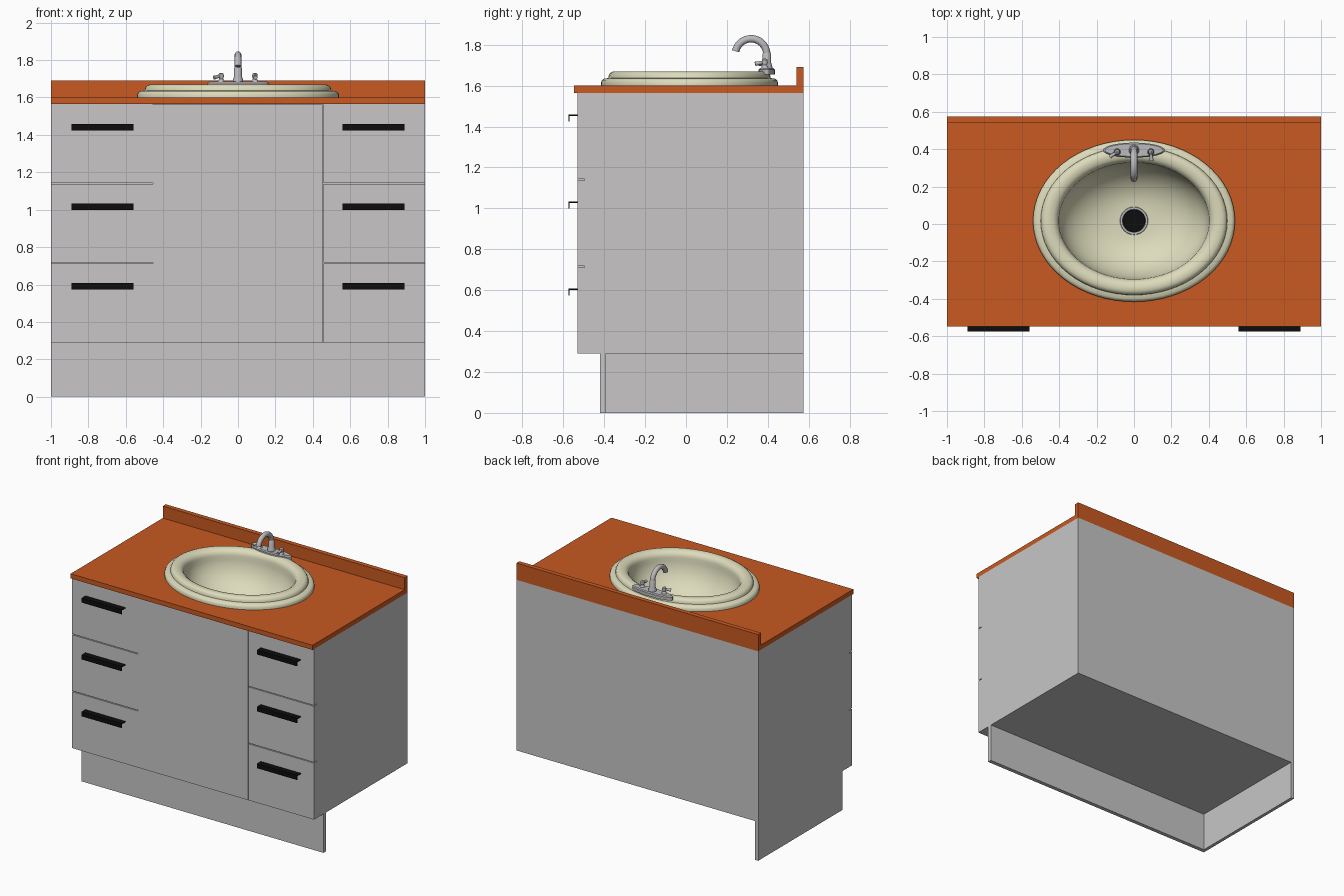
import bpy, bmesh, math
from mathutils import Vector

old = bpy.data.objects.get("Cube")
if old:
    bpy.data.objects.remove(old, do_unlink=True)


def material(name, r, g, b):
    m = bpy.data.materials.new(name)
    m.use_nodes = True
    m.diffuse_color = (r, g, b, 1)
    m.node_tree.nodes["Principled BSDF"].inputs["Base Color"].default_value = (r, g, b, 1)
    return m


GREY = material("cabinet grey", 0.58, 0.565, 0.57)
ORANGE = material("counter orange", 0.58, 0.1, 0.015)
CREAM = material("sink cream", 0.72, 0.71, 0.5)
METAL = material("faucet metal", 0.5, 0.5, 0.52)
BLACK = material("handle black", 0.004, 0.004, 0.004)


def finish(name, bm, mat, smooth=False):
    bmesh.ops.recalc_face_normals(bm, faces=bm.faces)
    mesh = bpy.data.meshes.new(name)
    bm.to_mesh(mesh)
    bm.free()
    mesh.materials.append(mat)
    ob = bpy.data.objects.new(name, mesh)
    bpy.context.collection.objects.link(ob)
    if smooth:
        shade(ob)
    return ob


def shade(ob):
    bpy.ops.object.select_all(action='DESELECT')
    ob.select_set(True)
    bpy.context.view_layer.objects.active = ob
    bpy.ops.object.shade_smooth_by_angle(angle=math.radians(35))


def box(name, x, y, z, mat):
    bm = bmesh.new()
    bmesh.ops.create_cube(bm, size=1)
    for v in bm.verts:
        v.co = [a[0] + (c + 0.5) * (a[1] - a[0]) for c, a in zip(v.co, (x, y, z))]
    return finish(name, bm, mat)


def lathe(name, centre, rings, mat, segs=64, cap_start=False, cap_end=False):
    """Stack of ellipses, each (x radius, y radius, z)."""
    bm = bmesh.new()
    loops = []
    for rx, ry, z in rings:
        angles = [2 * math.pi * i / segs for i in range(segs)]
        loops.append([bm.verts.new((centre[0] + rx * math.cos(a),
                                    centre[1] + ry * math.sin(a), z)) for a in angles])
    for a, b in zip(loops, loops[1:]):
        for i in range(segs):
            j = (i + 1) % segs
            bm.faces.new((a[i], a[j], b[j], b[i]))
    if cap_start:
        bm.faces.new(loops[0])
    if cap_end:
        bm.faces.new(loops[-1])
    return finish(name, bm, mat, True)


def tube(name, points, radius, mat, taper=None):
    curve = bpy.data.curves.new(name, 'CURVE')
    curve.dimensions = '3D'
    curve.bevel_depth = radius
    curve.bevel_resolution = 4
    curve.use_fill_caps = True
    spline = curve.splines.new('POLY')
    spline.points.add(len(points) - 1)
    for i, p in enumerate(points):
        spline.points[i].co = (*p, 1)
        spline.points[i].radius = taper[i] if taper else 1
    ob = bpy.data.objects.new(name, curve)
    bpy.context.collection.objects.link(ob)
    curve.materials.append(mat)
    bpy.ops.object.select_all(action='DESELECT')
    ob.select_set(True)
    bpy.context.view_layer.objects.active = ob
    bpy.ops.object.convert(target='MESH')
    shade(bpy.context.object)


# Cabinet carcass, open at the back and left of the base
FLOOR, TOP, BACK, T = 0.29, 1.565, 0.575, 0.025
FACE, BODY = -0.53, -0.497
box("right_side_panel", (-1, -1 + T), (BODY, BACK), (FLOOR, TOP), GREY)
box("right_base_panel", (-1, -1 + T), (-0.42, BACK), (0, FLOOR), GREY)
box("left_side_panel", (1 - T, 1), (BODY, BACK), (FLOOR, TOP), GREY)
box("back_panel", (-1 + T, 1 - T), (BACK - T, BACK), (FLOOR, TOP), GREY)
box("cabinet_floor", (-1 + T, 1 - T), (BODY, BACK - T), (FLOOR, FLOOR + T), GREY)
box("front_backing", (-1 + T, 1 - T), (BODY, BODY + T), (FLOOR + T, TOP), GREY)
box("kick_panel", (-1 + T, 1), (-0.42, -0.39), (0, FLOOR), GREY)

# Door, drawers and angled pulls
GAP = 0.003
box("door", (-0.455, 0.455 - GAP), (FACE, BODY), (FLOOR, TOP - GAP), GREY)
levels = [FLOOR, 0.715, 1.14, TOP]
for side, x in (("right", (-1, -0.455)), ("left", (0.455 + GAP, 1))):
    for i in range(3):
        low = levels[i] + (GAP if i else 0)
        high = levels[i + 1] - (GAP if i < 2 else 0)
        box(f"{side}_drawer_{i + 1}", x, (FACE, BODY), (low, high), GREY)
        z = 0.608 + 0.425 * i
        hx = (0.56, 0.89) if side == "left" else (-0.89, -0.56)
        box(f"{side}_pull_top_{i + 1}", hx, (-0.575, FACE), (z - 0.006, z), BLACK)
        box(f"{side}_pull_lip_{i + 1}", hx, (-0.575, -0.569), (z - 0.034, z - 0.006), BLACK)

# Counter with an oval opening, and backsplash
SINK = (0, 0.017)
counter = box("counter", (-1, 1), (-0.548, BACK), (TOP, 1.6), ORANGE)
cutter = lathe("counter_cutter", SINK, [(0.47, 0.37, 1.5), (0.47, 0.37, 1.7)], ORANGE,
               cap_start=True, cap_end=True)
mod = counter.modifiers.new("opening", 'BOOLEAN')
mod.object = cutter
mod.solver = 'EXACT'
bpy.context.view_layer.objects.active = counter
bpy.ops.object.modifier_apply(modifier=mod.name)
bpy.data.objects.remove(cutter, do_unlink=True)
box("backsplash", (-1, 1), (0.54, BACK), (1.6, 1.69), ORANGE)

# Sink: stepped rim, rolled lip, deep bowl
rim = [(0, 1.6), (0, 1.615), (0.005, 1.627), (0.015, 1.634), (0.036, 1.637),
       (0.038, 1.65), (0.045, 1.662), (0.058, 1.669), (0.075, 1.67),
       (0.095, 1.666), (0.11, 1.655), (0.118, 1.64)]
rings = [(0.54 - d * 1.14, 0.433 - d, z) for d, z in rim]
BOTTOM = 1.37
for i in range(15):
    a = math.pi / 2 * i / 14
    c = math.cos(a)
    rings.append((0.07 + 0.332 * c, 0.07 + 0.242 * c, 1.625 - (1.625 - BOTTOM) * math.sin(a)))
lathe("sink_basin", SINK, rings, CREAM)

# Drain
lathe("drain_ring", SINK, [(0.075, 0.075, BOTTOM), (0.073, 0.073, BOTTOM + 0.007),
                           (0.062, 0.062, BOTTOM + 0.007), (0.06, 0.06, BOTTOM - 0.01)], METAL, 32)
lathe("drain_strainer", SINK, [(0.062, 0.062, BOTTOM - 0.01), (0.06, 0.06, BOTTOM + 0.002)],
      BLACK, 32, cap_start=True, cap_end=True)

# Faucet base plate, collar and gooseneck
FY = 0.395
lathe("faucet_plate", (0, FY), [(0.165, 0.04, 1.655), (0.165, 0.04, 1.678),
                                (0.155, 0.034, 1.685)], METAL, 48, cap_start=True, cap_end=True)
lathe("faucet_collar", (0, FY), [(0.028, 0.028, 1.68), (0.026, 0.026, 1.7), (0.021, 0.021, 1.712),
                                 (0.021, 0.021, 1.755), (0.018, 0.018, 1.76)], METAL, 24)
R = 0.077
arc = [(0, FY - R + R * math.cos(a), 1.752 + R * math.sin(a))
       for a in (math.radians(168 * i / 20) for i in range(21))]
tube("faucet_spout", [(0, FY, 1.68)] + arc, 0.018, METAL)

# Tap posts and levers
for side, x, tip in (("right", -0.09, (-0.128, 0.36)), ("left", 0.09, (0.094, 0.338))):
    post = (x, 0.385)
    lathe(f"{side}_tap_post", post, [(0.02, 0.02, 1.68), (0.016, 0.016, 1.692), (0.011, 0.011, 1.7),
                                     (0.015, 0.015, 1.712), (0.013, 0.013, 1.726),
                                     (0.005, 0.005, 1.732)], METAL, 20, cap_end=True)
    start, end = Vector((*post, 1.716)), Vector((*tip, 1.706))
    tube(f"{side}_tap_lever", [start, start.lerp(end, 0.6), end], 0.009, METAL, (0.7, 1, 1.2))
